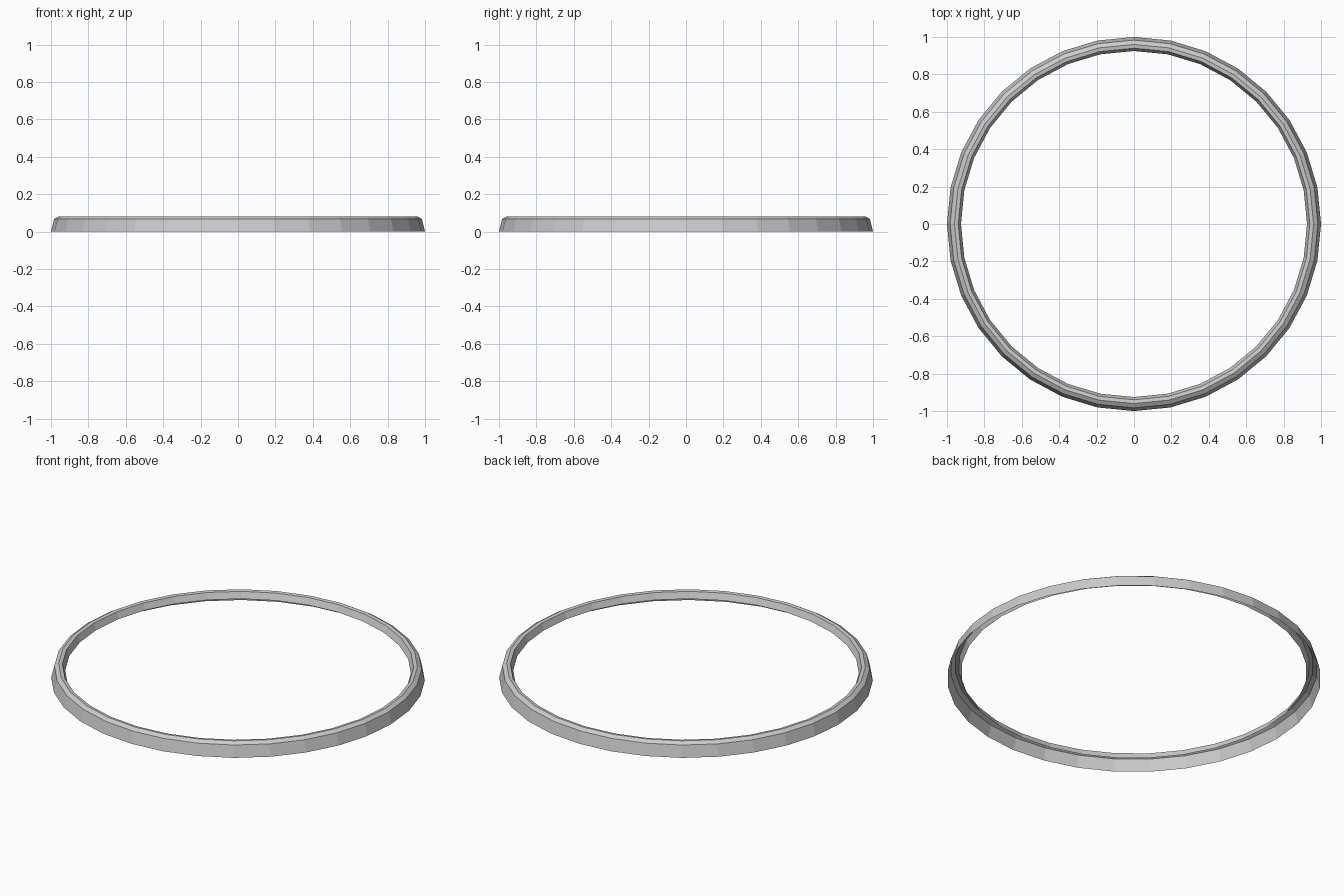
import bpy, bmesh, math

if "Cube" in bpy.data.objects:
    bpy.data.objects.remove(bpy.data.objects["Cube"])

SIDES = 32
# Thin open-bottomed rim section: (radius, height), outside foot to inner lip
PROFILE = [(1.0, 0.0), (0.983, 0.068), (0.96, 0.082), (0.94, 0.079), (0.925, 0.042)]

# Rim: sweep the section around z
bm = bmesh.new()
rings = []
for r, z in PROFILE:
    rings.append([bm.verts.new((r * math.cos(a), r * math.sin(a), z))
                  for a in (2 * math.pi * i / SIDES for i in range(SIDES))])
for lo, hi in zip(rings, rings[1:]):
    for i in range(SIDES):
        j = (i + 1) % SIDES
        bm.faces.new((lo[i], lo[j], hi[j], hi[i]))

mesh = bpy.data.meshes.new("ring_rim")
bm.to_mesh(mesh)
bm.free()
rim = bpy.data.objects.new("ring_rim", mesh)
bpy.context.collection.objects.link(rim)
